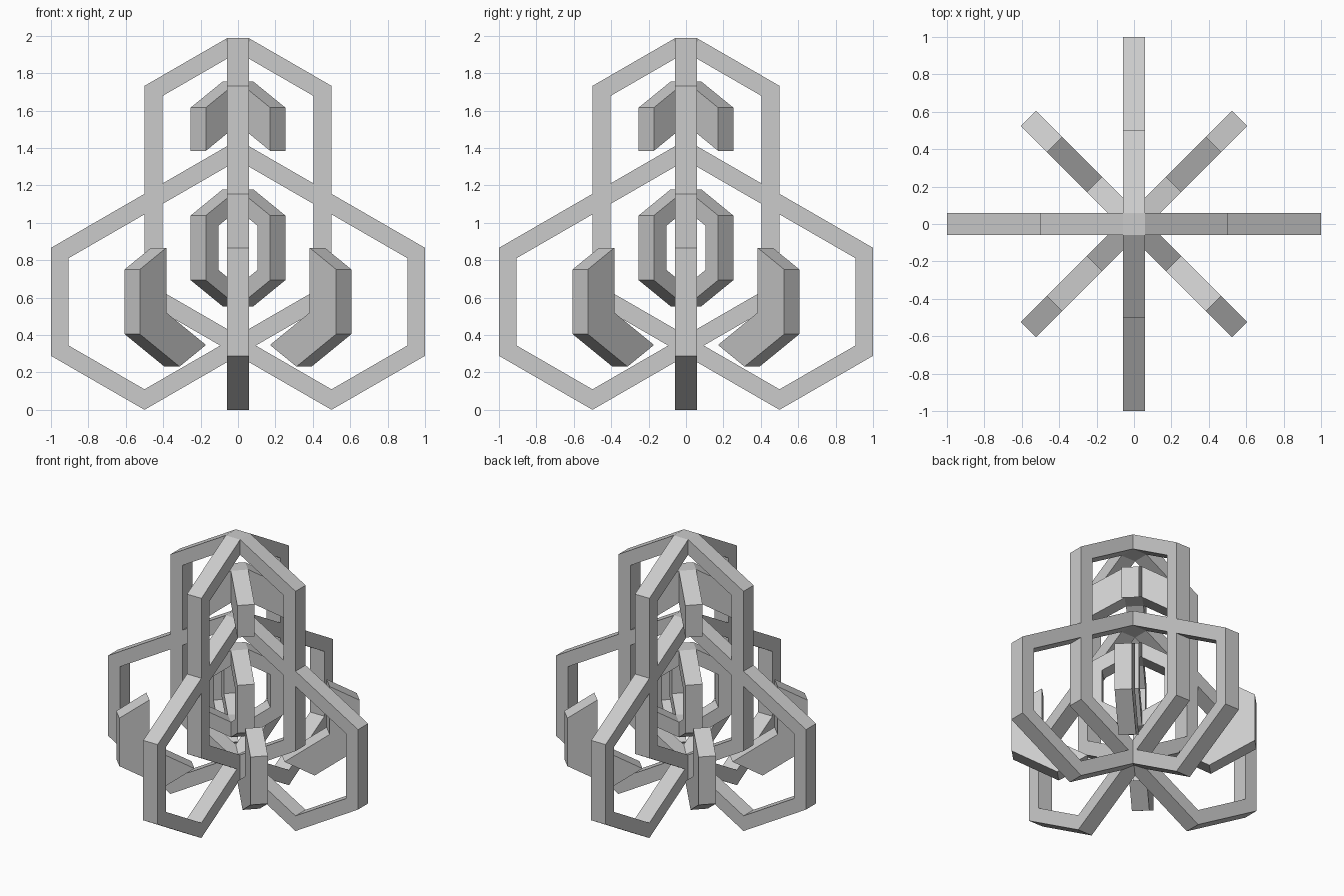
import bpy, bmesh
from math import sin, cos, radians, sqrt
from mathutils import Matrix, Vector

if "Cube" in bpy.data.objects:
    bpy.data.objects.remove(bpy.data.objects["Cube"])

H = 0.0575           # half thickness of every bar
W = 0.095            # in-plane width of the frame bars
MID = 0.866          # height of the three-fold centre
T30 = 1 / sqrt(3)


def flatten_apex(p, s):
    # a corner on the axis becomes a flat as wide as the bar
    return [(-s * H, p[1] + s * H * T30), (s * H, p[1] + s * H * T30)]


def hex_path(start, lengths):
    """Walk edges with 60 degree left turns; return outer and inner outlines."""
    outer, inner = [], []
    x, z = start
    a = -90
    for n in lengths:
        b, d = radians(a + 60), W / cos(radians(30))
        po, pi = (x, z), (x + d * cos(b), z + d * sin(b))
        if abs(x) < 1e-4:
            s = 1 if cos(radians(a - 60)) > 0 else -1
            outer += flatten_apex(po, s)
            inner += flatten_apex(pi, s)
        else:
            outer.append(po)
            inner.append(pi)
        x += n * cos(radians(a))
        z += n * sin(radians(a))
        a += 60
    return outer, inner


def strip(name, outer, inner, angle, closed=True):
    """Flat bar between two outlines, given thickness and turned about z."""
    bm = bmesh.new()
    secs = [[bm.verts.new(v) for v in ((o[0], -H, o[1]), (o[0], H, o[1]),
                                       (i[0], H, i[1]), (i[0], -H, i[1]))]
            for o, i in zip(outer, inner)]
    n = len(secs)
    for k in range(n if closed else n - 1):
        p, q = secs[k], secs[(k + 1) % n]
        for j in range(4):
            m = (j + 1) % 4
            bm.faces.new((p[j], p[m], q[m], q[j]))
    if not closed:
        bm.faces.new(secs[0])
        bm.faces.new(secs[-1])
    bmesh.ops.recalc_face_normals(bm, faces=bm.faces)
    bm.transform(Matrix.Rotation(radians(angle), 4, 'Z'))
    me = bpy.data.meshes.new(name)
    bm.to_mesh(me)
    bm.free()
    bpy.context.collection.objects.link(bpy.data.objects.new(name, me))


# interlaced three-lobed frames, crossing at right angles
S = T30
frame = hex_path((-0.5, 3 * S), [2 * S, 2 * S, S, S] * 3)
for ang in (0, 90):
    strip(f"interlaced_frame_{ang}", *frame, ang)

# small hexagon rings and chevron petals on the diagonals
s = 0.3 * 2 * T30
ring = hex_path((-0.3, MID + s / 2), [s] * 6)
top = [(-0.3, 0.75)] + flatten_apex((0, 0.923), -1)[::-1] + [(0.3, 0.75)]
low = [(x, z - 0.231) for x, z in top]
side_top = [(-0.3, 0.75), (0, 0.923), (0.3, 0.75)]
side_low = [(x, z - 0.231) for x, z in side_top]


def turned(pts, deg):
    c, t = cos(radians(deg)), sin(radians(deg))
    return [(x * c - z * t, MID + x * t + z * c) for x, z in pts]


for ang in (45, 135):
    strip(f"centre_ring_{ang}", *ring, ang)
    strip(f"top_petal_{ang}", turned(top, 0), turned(low, 0), ang, False)
    for deg in (120, -120):
        strip(f"lower_petal_{ang}_{'a' if deg > 0 else 'b'}",
              turned(side_top, deg), turned(side_low, deg), ang, False)
